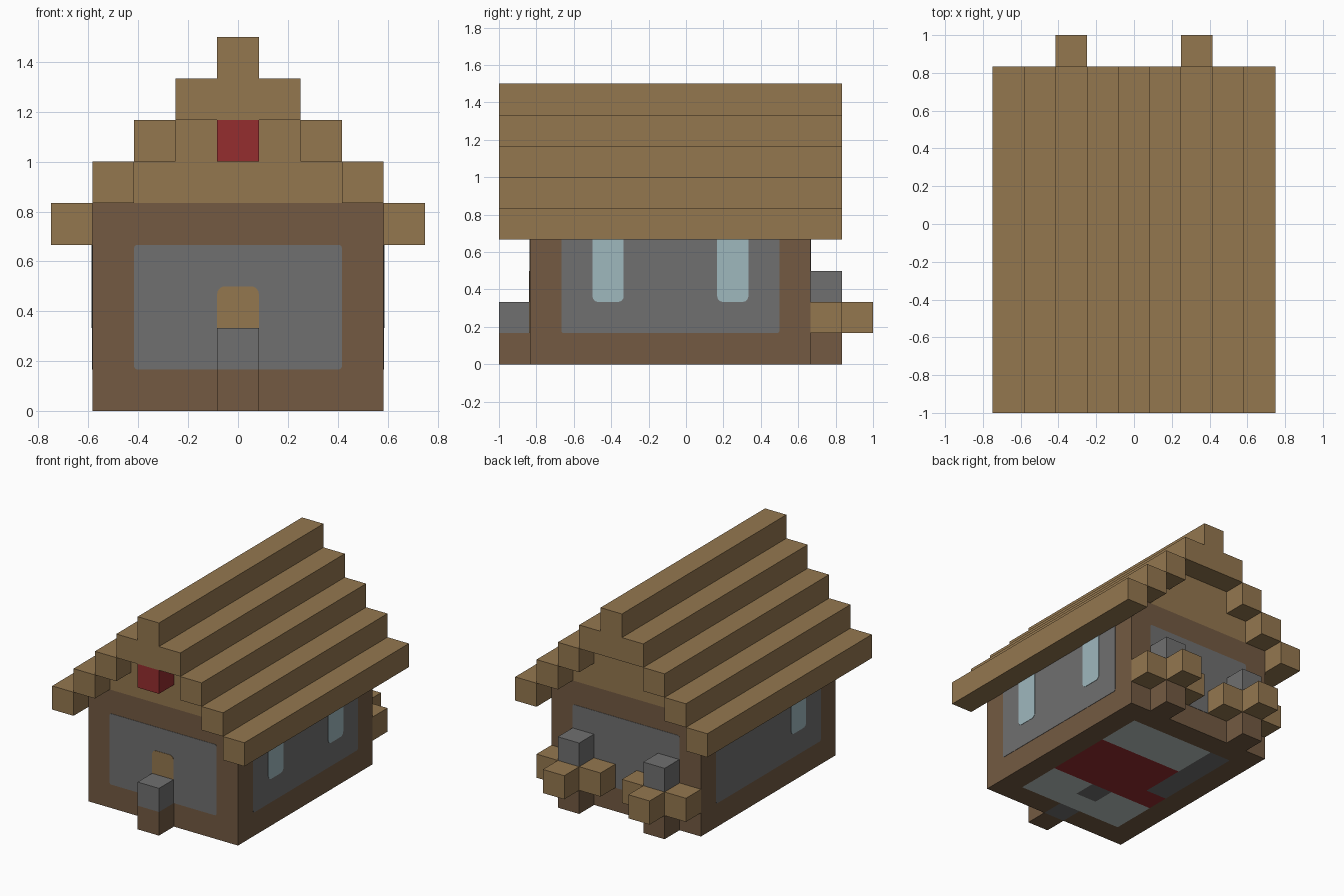
import bpy, bmesh, math
from mathutils import Vector

U = 1 / 6  # one block

cube = bpy.data.objects.get("Cube")
if cube:
    bpy.data.objects.remove(cube, do_unlink=True)


def material(name, r, g, b):
    lin = [((c / 255 + 0.055) / 1.055) ** 2.4 for c in (r, g, b)] + [1]
    m = bpy.data.materials.new(name)
    m.use_nodes = True
    m.diffuse_color = lin
    m.node_tree.nodes["Principled BSDF"].inputs["Base Color"].default_value = lin
    return m


timber = material("dark timber", 115, 90, 66)
plank = material("light plank", 148, 119, 79)
stone = material("grey stone", 112, 112, 112)
pale = material("pale floor", 188, 197, 194)
red = material("red cloth", 149, 45, 47)
glass = material("window glass", 159, 184, 190)


def finish(name, bm, *mats):
    bmesh.ops.recalc_face_normals(bm, faces=bm.faces)
    bmesh.ops.scale(bm, vec=(U, U, U), verts=bm.verts)
    mesh = bpy.data.meshes.new(name)
    bm.to_mesh(mesh)
    bm.free()
    for m in mats:
        mesh.materials.append(m)
    ob = bpy.data.objects.new(name, mesh)
    bpy.context.collection.objects.link(ob)
    return ob


def box_mesh(x, y, z):
    """Box from (min, max) ranges in block units."""
    bm = bmesh.new()
    bmesh.ops.create_cube(bm, size=1)
    for v in bm.verts:
        v.co = [r[0] if c < 0 else r[1] for c, r in zip(v.co, (x, y, z))]
    return bm


def box(name, x, y, z, mat):
    return finish(name, box_mesh(x, y, z), mat)


def plate(name, wall, u, v, mat, radius, rounded, lift):
    """Thin panel on a wall; rounded names which ends (bottom, top) have soft corners."""
    origin, along, out = (Vector(a) for a in wall)
    pts = []
    corners = [(u[0], v[0], 180), (u[1], v[0], 270), (u[1], v[1], 0), (u[0], v[1], 90)]
    for i, (a, b, start) in enumerate(corners):
        if not rounded[i // 2]:
            pts.append((a, b))
            continue
        ca = a + radius * (1 if a == u[0] else -1)
        cb = b + radius * (1 if b == v[0] else -1)
        for k in range(5):
            t = math.radians(start + k * 22.5)
            pts.append((ca + radius * math.cos(t), cb + radius * math.sin(t)))
    bm = bmesh.new()
    up = Vector((0, 0, 1))
    face = bm.faces.new([bm.verts.new(origin + along * a + up * b) for a, b in pts])
    ext = bmesh.ops.extrude_face_region(bm, geom=[face])["geom"]
    bmesh.ops.translate(bm, vec=out * lift,
                        verts=[g for g in ext if isinstance(g, bmesh.types.BMVert)])
    return finish(name, bm, mat)


# House body, with the coloured floor cut into its underside
bm = box_mesh((-3.5, 3.5), (-5, 4), (0, 5))
cuts = [((x, 0, 0), (1, 0, 0)) for x in (-2.5, -1.5, -0.5, 0.5, 2.5)]
cuts += [((0, y, 0), (0, 1, 0)) for y in (-4, -3, -2, -1, 1, 3)]
for co, no in cuts:
    bmesh.ops.bisect_plane(bm, geom=bm.verts[:] + bm.edges[:] + bm.faces[:],
                           plane_co=co, plane_no=no)
for f in bm.faces:
    c = f.calc_center_median()
    if c.z > 0.01:
        continue
    if abs(c.x) < 2.5 and -4 < c.y < 3:
        f.material_index = 2 if -2 < c.y < 1 else 1
        if c.x < -1.5 and c.y > -1:
            f.material_index = 3
    if abs(c.x) < 0.5 and (c.y < -4 or -3 < c.y < -2):
        f.material_index = 3
finish("house_body", bm, timber, pale, red, stone)

# Stone wall panels
front = ((0, -5, 0), (1, 0, 0), (0, -1, 0))
back = ((0, 4, 0), (1, 0, 0), (0, 1, 0))
left = ((3.5, 0, 0), (0, 1, 0), (1, 0, 0))
right = ((-3.5, 0, 0), (0, 1, 0), (-1, 0, 0))
for name, wall, span, top in (("front", front, (-2.5, 2.5), 1), ("back", back, (-2.5, 2.5), 1),
                              ("left", left, (-4, 3), 0), ("right", right, (-4, 3), 0)):
    plate(name + "_panel", wall, span, (1, 4), stone, 0.08, (1, top), 0.015)

# Door and windows
plate("door", front, (-0.5, 0.5), (1, 3), plank, 0.18, (0, 1), 0.03)
for name, wall, y in (("left_front", left, -3), ("left_back", left, 1), ("right", right, -3)):
    plate(name + "_window", wall, (y, y + 1), (2, 4), glass, 0.18, (1, 0), 0.03)

# Gable fill under the roof
for i in range(2):
    w = 2.5 - i
    box(f"gable_{i + 1}", (-w, w), (-5, 4), (5 + i, 6 + i), plank)

# Stepped roof
for side, s in (("left", 1), ("right", -1)):
    for i in range(3):
        x = sorted((s * (3.5 - i), s * (4.5 - i)))
        box(f"{side}_roof_step_{i + 1}", x, (-6, 5), (4 + i, 5 + i), plank)
box("upper_roof", (-1.5, 1.5), (-6, 5), (7, 8), plank)
box("roof_ridge", (-0.5, 0.5), (-6, 5), (8, 9), plank)

# Red block under the front peak
box("gable_ornament", (-0.5, 0.5), (-6, -5), (6, 7), red)

# Front step post
box("step_base", (-0.5, 0.5), (-6, -5), (0, 1), timber)
box("step_top", (-0.5, 0.5), (-6, -5), (1, 2), stone)

# Cross-shaped stands behind the house
for side, c in (("left", 2), ("right", -2)):
    mid = (c - 0.5, c + 0.5)
    box(side + "_stand_base", mid, (4, 5), (0, 1), timber)
    box(side + "_stand_arms", (c - 1.5, c + 1.5), (4, 5), (1, 2), plank)
    box(side + "_stand_back_arm", mid, (5, 6), (1, 2), plank)
    box(side + "_stand_cap", mid, (4, 5), (2, 3), stone)
